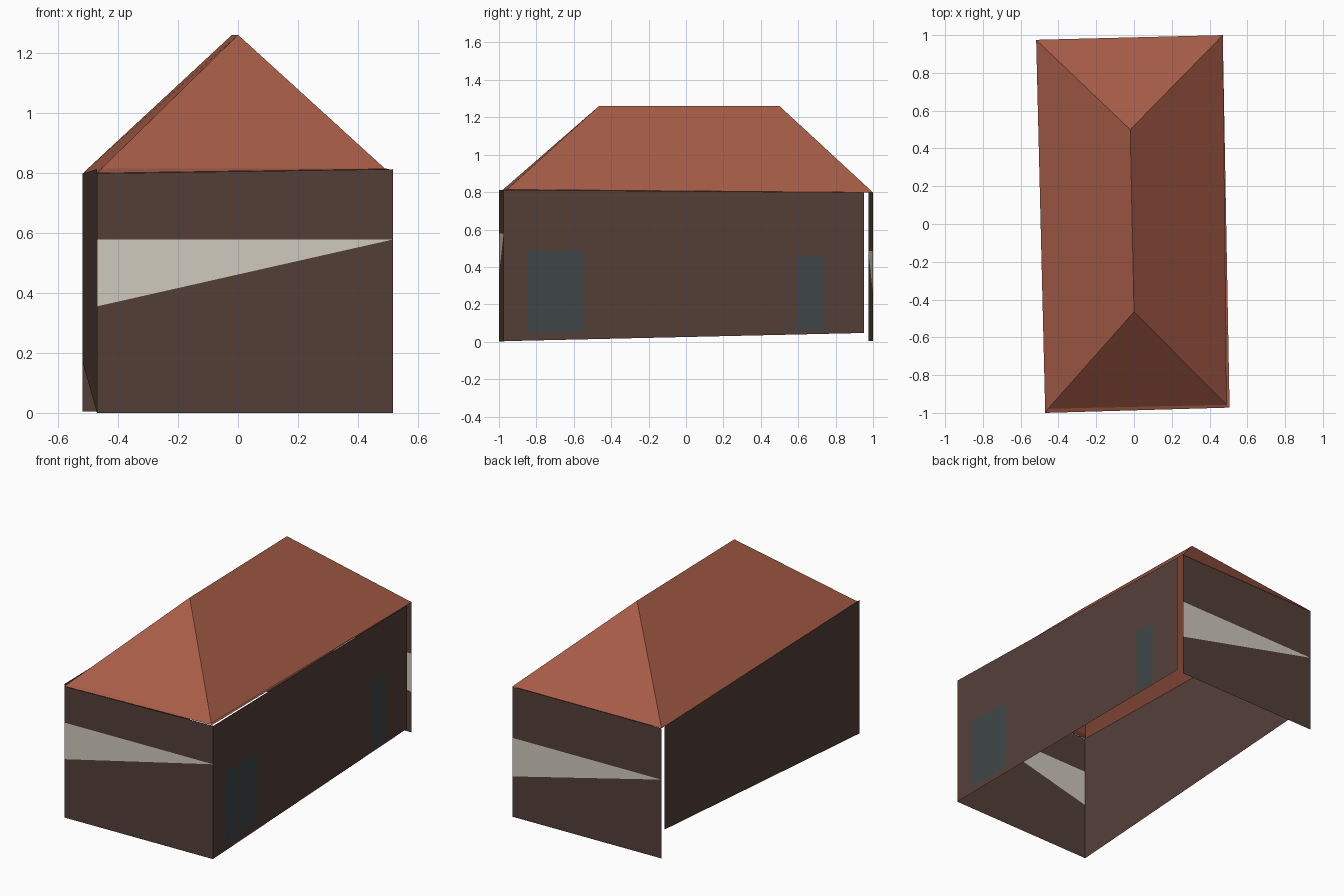
import bpy, bmesh
from mathutils import Vector

cube = bpy.data.objects.get("Cube")
if cube:
    bpy.data.objects.remove(cube, do_unlink=True)


def material(name, rgb):
    """Flat material from 8-bit sRGB values."""
    col = [((c / 255 + 0.055) / 1.055) ** 2.4 for c in rgb] + [1]
    m = bpy.data.materials.new(name)
    m.use_nodes = True
    m.diffuse_color = col
    bsdf = m.node_tree.nodes["Principled BSDF"]
    bsdf.inputs["Base Color"].default_value = col
    bsdf.inputs["Roughness"].default_value = 0.9
    return m


BROWN = material("wall_brown", (84, 63, 56))
CREAM = material("stripe_cream", (208, 203, 189))
GLASS = material("window_grey", (63, 70, 70))
RED = material("roof_red", (167, 92, 71))


def finish(bm, name, mats):
    mesh = bpy.data.meshes.new(name)
    bm.to_mesh(mesh)
    bm.free()
    for m in mats:
        mesh.materials.append(m)
    bpy.context.collection.objects.link(bpy.data.objects.new(name, mesh))


def wall(name, corners, cuts=(), detail=BROWN, rule=None):
    """Sheet wall, cut by planes (point, normal); faces that meet the rule get the detail colour."""
    bm = bmesh.new()
    bm.faces.new([bm.verts.new(c) for c in corners])
    for point, normal in cuts:
        geom = bm.verts[:] + bm.edges[:] + bm.faces[:]
        bmesh.ops.bisect_plane(bm, geom=geom, plane_co=point, plane_no=normal)
    if rule:
        for f in bm.faces:
            f.material_index = int(rule(f.calc_center_median()))
    finish(bm, name, [BROWN, detail])


def striped_wall(name, corners, top, low):
    """End wall with a wedge stripe: level top, lower edge rising from the first end to the second."""
    start = Vector((corners[0][0], corners[0][1], low))
    end = Vector((corners[1][0], corners[1][1], top))
    slant = (end - start).cross(Vector((0, 1, 0)))
    if slant.z < 0:
        slant.negate()
    wall(name, corners, [(end, (0, 0, 1)), (start, slant)], CREAM,
         lambda c: c.z < top and (c - start).dot(slant) > 0)


# End walls
striped_wall("front_wall", [(-0.47, -1, 0), (0.517, -0.975, 0),
                            (0.517, -0.975, 0.812), (-0.47, -1, 0.798)], 0.578, 0.355)
striped_wall("back_wall", [(0.47, 1, 0.005), (-0.518, 0.975, 0.005),
                           (-0.518, 0.975, 0.797), (0.47, 1, 0.797)], 0.485, 0.25)

# Left and right side walls, the right one with two windows
wall("right_side_wall", [(-0.518, 0.945, 0.17), (-0.47, -1, 0),
                         (-0.47, -1, 0.812), (-0.518, 0.945, 0.798)])
windows = [(-0.85, -0.545, 0.05, 0.485), (0.595, 0.735, 0.055, 0.465)]
cuts = []
for y0, y1, z0, z1 in windows:
    cuts += [((0, y, 0), (0, 1, 0)) for y in (y0, y1)]
    cuts += [((0, 0, z), (0, 0, 1)) for z in (z0, z1)]
wall("left_side_wall", [(0.517, -0.977, 0.003), (0.472, 0.953, 0.047),
                        (0.472, 0.953, 0.798), (0.517, -0.977, 0.812)], cuts, GLASS,
     lambda c: any(a < c.y < b and d < c.z < e for a, b, d, e in windows))

# Hipped roof with a narrow lip along the front eave
bm = bmesh.new()
fl, fr, br, bl, ridge_f, ridge_b, lip_l, lip_r = [bm.verts.new(c) for c in (
    (-0.455, -0.978, 0.814), (0.49, -0.957, 0.814), (0.47, 1, 0.798), (-0.518, 0.975, 0.798),
    (0, -0.465, 1.26), (-0.02, 0.5, 1.26), (-0.47, -1, 0.799), (0.506, -0.972, 0.813))]
for face in ((fl, fr, ridge_f), (br, bl, ridge_b), (fr, br, ridge_b, ridge_f),
             (bl, fl, ridge_f, ridge_b), (lip_l, lip_r, fr, fl),
             (lip_r, br, fr), (bl, lip_l, fl)):
    bm.faces.new(face)
finish(bm, "roof", [RED])
